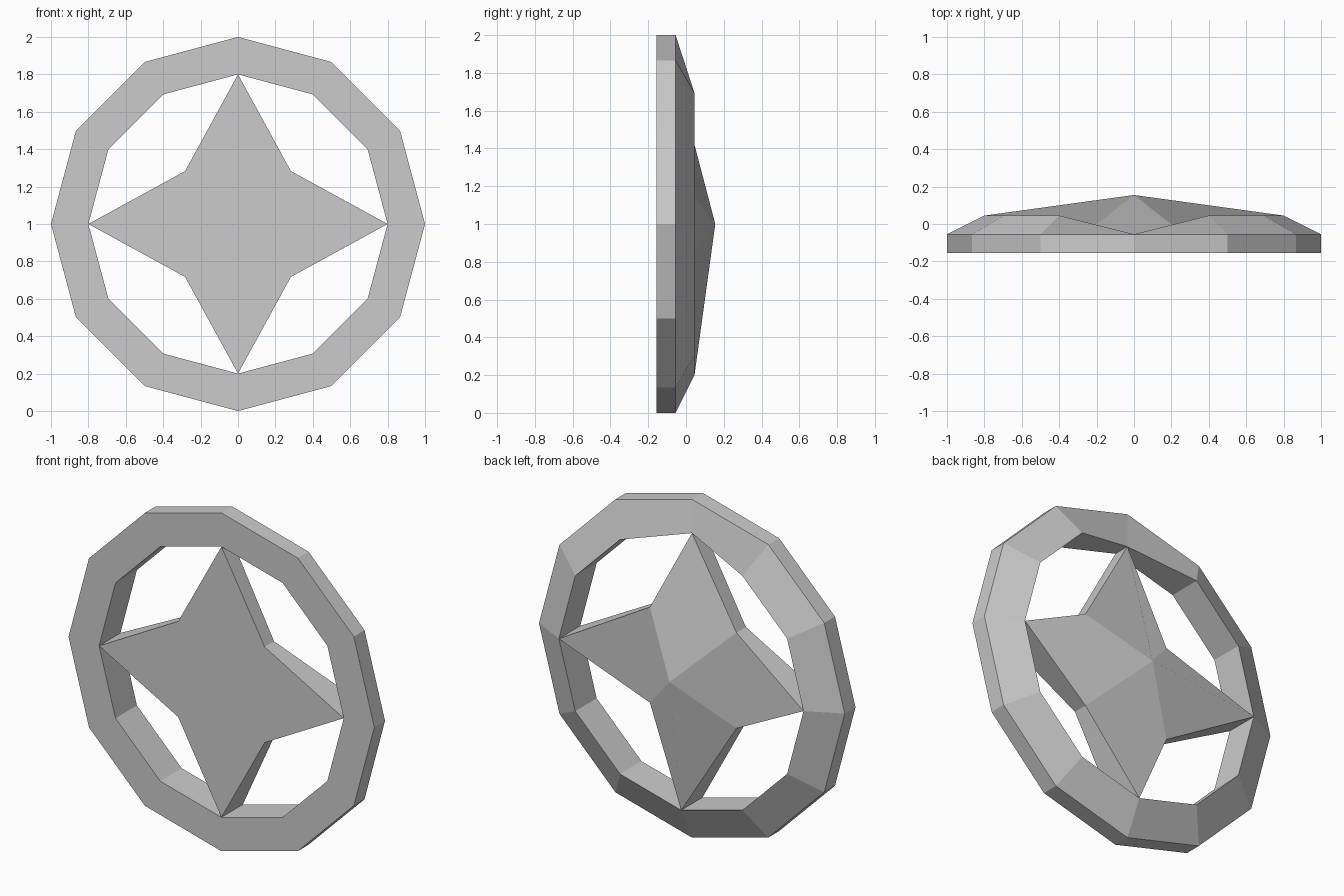
import bpy
from math import cos, sin, radians

if "Cube" in bpy.data.objects:
    bpy.data.objects.remove(bpy.data.objects["Cube"])

FRONT, SHOULDER, BACK, PEAK, NOTCH = -0.155, -0.055, 0.045, 0.155, -0.067


def polar(r, deg, y):
    return (r * cos(radians(deg)), y, 1 + r * sin(radians(deg)))


def make(name, verts, faces):
    me = bpy.data.meshes.new(name)
    me.from_pydata(verts, [], faces)
    me.update()
    ob = bpy.data.objects.new(name, me)
    bpy.context.collection.objects.link(ob)
    return ob


# Twelve-sided ring: flat front, bevelled back, inner back edge dips at the top
SIDES, TOP = 12, 3
verts, faces = [], []
for i in range(SIDES):
    inner_back = SHOULDER if i == TOP else BACK
    for r, y in ((1, FRONT), (1, SHOULDER), (0.8, inner_back), (0.8, FRONT)):
        verts.append(polar(r, 30 * i, y))
for i in range(SIDES):
    a, b = 4 * i, 4 * ((i + 1) % SIDES)
    for k in range(4):
        n = (k + 1) % 4
        quad = [a + k, a + n, b + n, b + k]
        if i == TOP - 1:  # mirror the fold on the other side of the top
            quad = quad[1:] + quad[:1]
        faces.append(quad)
make("outer_ring", verts, faces)

# Four-pointed star: flat front, back rising to a central peak
verts, faces = [], []
for i in range(8):
    tip = i % 2 == 0
    r = 0.8 if tip else 0.4
    back = (SHOULDER if i == 2 else BACK) if tip else NOTCH
    verts += [polar(r, 45 * i, FRONT), polar(r, 45 * i, back)]
verts.append((0, PEAK, 1))
faces.append([2 * i for i in range(8)])
for i in range(8):
    a, b = 2 * i, 2 * ((i + 1) % 8)
    faces.append([a, a + 1, b + 1, b])
    if i % 2 == 0:
        faces.append([16, b + 1, a + 1, 2 * ((i - 1) % 8) + 1])
make("star_spokes", verts, faces)
